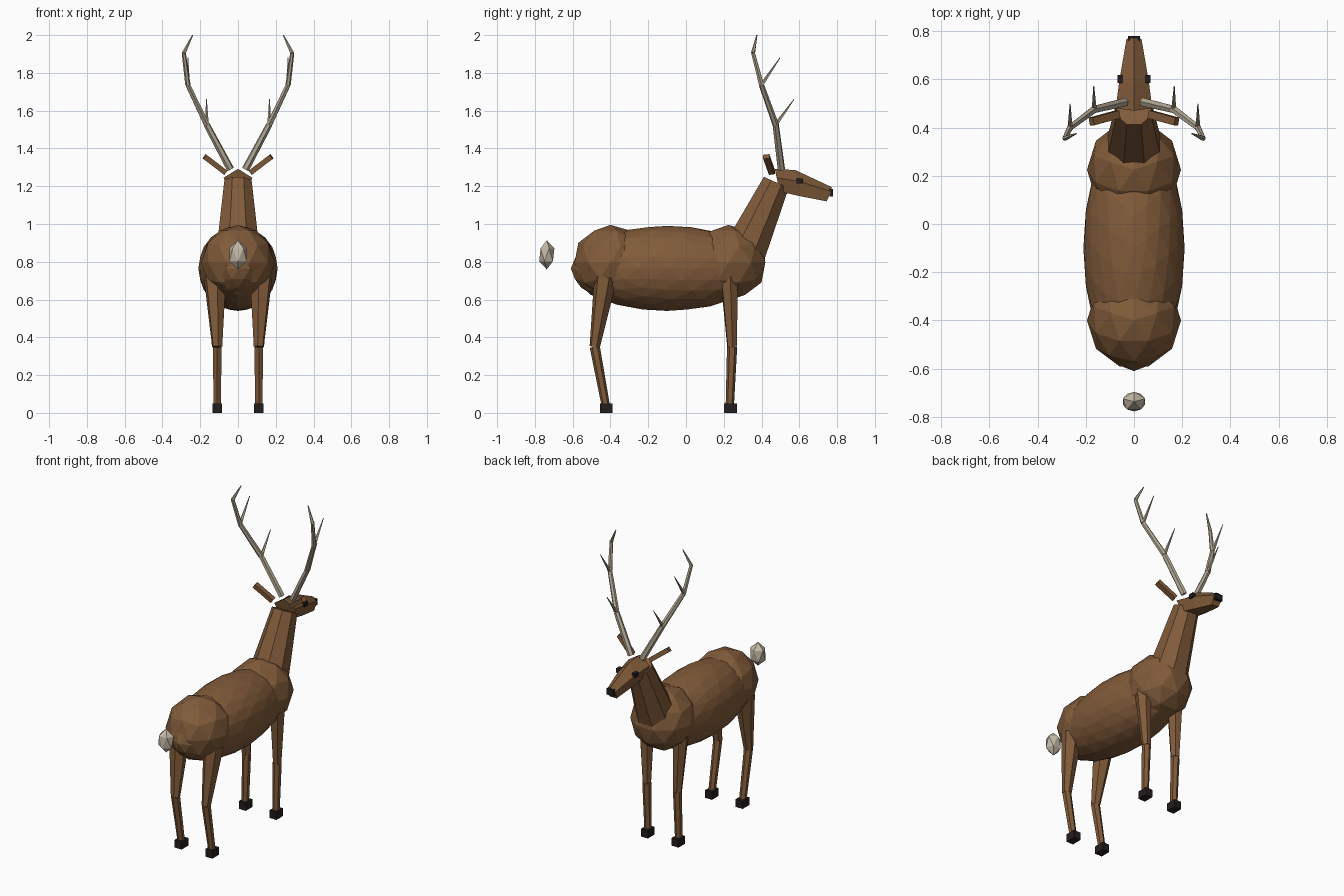
import bpy, bmesh, math
from mathutils import Vector, Matrix

if "Cube" in bpy.data.objects:
    bpy.data.objects.remove(bpy.data.objects["Cube"])


def material(name, rgb):
    m = bpy.data.materials.new(name)
    m.use_nodes = True
    m.diffuse_color = (*rgb, 1)
    bsdf = m.node_tree.nodes["Principled BSDF"]
    bsdf.inputs["Base Color"].default_value = (*rgb, 1)
    bsdf.inputs["Roughness"].default_value = 0.9
    return m


FUR = material("brown fur", (0.22, 0.105, 0.042))
DARK = material("dark hoof", (0.018, 0.012, 0.012))
BONE = material("antler bone", (0.46, 0.40, 0.30))
TAIL = material("pale tail", (0.55, 0.49, 0.38))


def finish(name, bm, mat):
    bmesh.ops.recalc_face_normals(bm, faces=bm.faces)
    mesh = bpy.data.meshes.new(name)
    bm.to_mesh(mesh)
    bm.free()
    mesh.materials.append(mat)
    obj = bpy.data.objects.new(name, mesh)
    bpy.context.collection.objects.link(obj)
    return obj


def blob(name, centre, radii, detail, mat):
    bm = bmesh.new()
    bmesh.ops.create_icosphere(bm, subdivisions=detail, radius=1)
    bm.transform(Matrix.Translation(centre) @ Matrix.Diagonal((*radii, 1))
                 @ Matrix.Rotation(math.pi / 2, 4, 'Z'))
    return finish(name, bm, mat)


def box(name, centre, size, mat, rot=None):
    bm = bmesh.new()
    bmesh.ops.create_cube(bm, size=1)
    bm.transform(Matrix.Translation(centre) @ (rot or Matrix())
                 @ Matrix.Diagonal((*size, 1)))
    return finish(name, bm, mat)


def add_rod(bm, a, b, ra, rb, sides, twist=0.0):
    """Tapered rod between two points."""
    a, b = Vector(a), Vector(b)
    d = b - a
    turn = d.to_track_quat('Z', 'Y').to_matrix().to_4x4()
    m = Matrix.Translation((a + b) / 2) @ turn @ Matrix.Rotation(twist, 4, 'Z')
    bmesh.ops.create_cone(bm, cap_ends=True, segments=sides, radius1=ra,
                          radius2=rb, depth=d.length, matrix=m)


def rod(name, a, b, ra, rb, sides, mat, twist=0.0):
    bm = bmesh.new()
    add_rod(bm, a, b, ra, rb, sides, twist)
    return finish(name, bm, mat)


# Body masses
blob("belly", (0, -0.1, 0.765), (0.21, 0.51, 0.225), 3, FUR)
blob("chest", (0, 0.225, 0.795), (0.195, 0.205, 0.2), 2, FUR)
blob("rump", (0, -0.4, 0.795), (0.195, 0.2, 0.2), 2, FUR)
blob("tail", (0, -0.737, 0.837), (0.054, 0.045, 0.077), 1, TAIL)
rod("neck", (0, 0.30, 0.83), (0, 0.478, 1.22), 0.125, 0.078, 8, FUR, math.pi / 8)

# Head: ridge, cheeks and jaw lofted to the muzzle
sections = [  # y and z of the ridge, cheeks, jaw, then half widths
    ((0.47, 1.292), (0.48, 1.245), (0.495, 1.172), 0.076, 0.05),
    ((0.58, 1.285), (0.60, 1.225), (0.60, 1.148), 0.06, 0.042),
    ((0.772, 1.195), (0.768, 1.172), (0.745, 1.12), 0.031, 0.024),
]
bm = bmesh.new()
rings = []
for top, cheek, jaw, w, j in sections:
    pts = [(0, *top), (w, *cheek), (j, *jaw), (-j, *jaw), (-w, *cheek)]
    rings.append([bm.verts.new(p) for p in pts])
for r, s in zip(rings, rings[1:]):
    for i in range(5):
        k = (i + 1) % 5
        bm.faces.new((r[i], r[k], s[k], s[i]))
bm.faces.new(rings[0])
bm.faces.new(rings[-1])
finish("head", bm, FUR)
box("nose", (0, 0.77, 1.165), (0.05, 0.018, 0.04), DARK)

# Antler path and tines, on the left side
path = [(0.04, 0.505, 1.29), (0.165, 0.475, 1.525), (0.265, 0.40, 1.735),
        (0.287, 0.355, 1.905), (0.24, 0.375, 2.0)]
radii = [0.02, 0.017, 0.014, 0.011, 0.003]
tines = [(1, (0.167, 0.572, 1.66)), (2, (0.265, 0.498, 1.88))]

for side, s in (("left", 1), ("right", -1)):
    def P(p):
        return Vector((p[0] * s, p[1], p[2]))

    bm = bmesh.new()
    for i in range(len(path) - 1):
        add_rod(bm, P(path[i]), P(path[i + 1]), radii[i], radii[i + 1], 6)
    for i, tip in tines:
        add_rod(bm, P(path[i]), P(tip), 0.011, 0.002, 5)
    finish(side + "_antler", bm, BONE)

    # Ear: slanted slab
    a, b = P((0.067, 0.455, 1.273)), P((0.177, 0.425, 1.357))
    x = (b - a).normalized()
    y = (Vector((0, 1, 0)) - x * x.y).normalized()
    rot = Matrix((x, y, x.cross(y))).transposed().to_4x4()
    box(side + "_ear", (a + b) / 2, ((b - a).length, 0.033, 0.028), FUR, rot)
    box(side + "_eye", P((0.058, 0.602, 1.228)), (0.022, 0.034, 0.028), DARK)

    # Legs: hip, knee and ankle depths
    for part, hip, knee, ankle, r in (("front", 0.228, 0.244, 0.232, 0.05),
                                      ("hind", -0.425, -0.483, -0.425, 0.062)):
        name = side + "_" + part
        k = P((0.11, knee, 0.35))
        rod(name + "_thigh", P((0.122, hip, 0.72)), k, r, 0.028, 6, FUR)
        rod(name + "_shin", k, P((0.11, ankle, 0.04)), 0.027, 0.022, 6, FUR)
        box(name + "_hoof", P((0.11, ankle + 0.003, 0.025)),
            (0.05, 0.068, 0.05), DARK)
